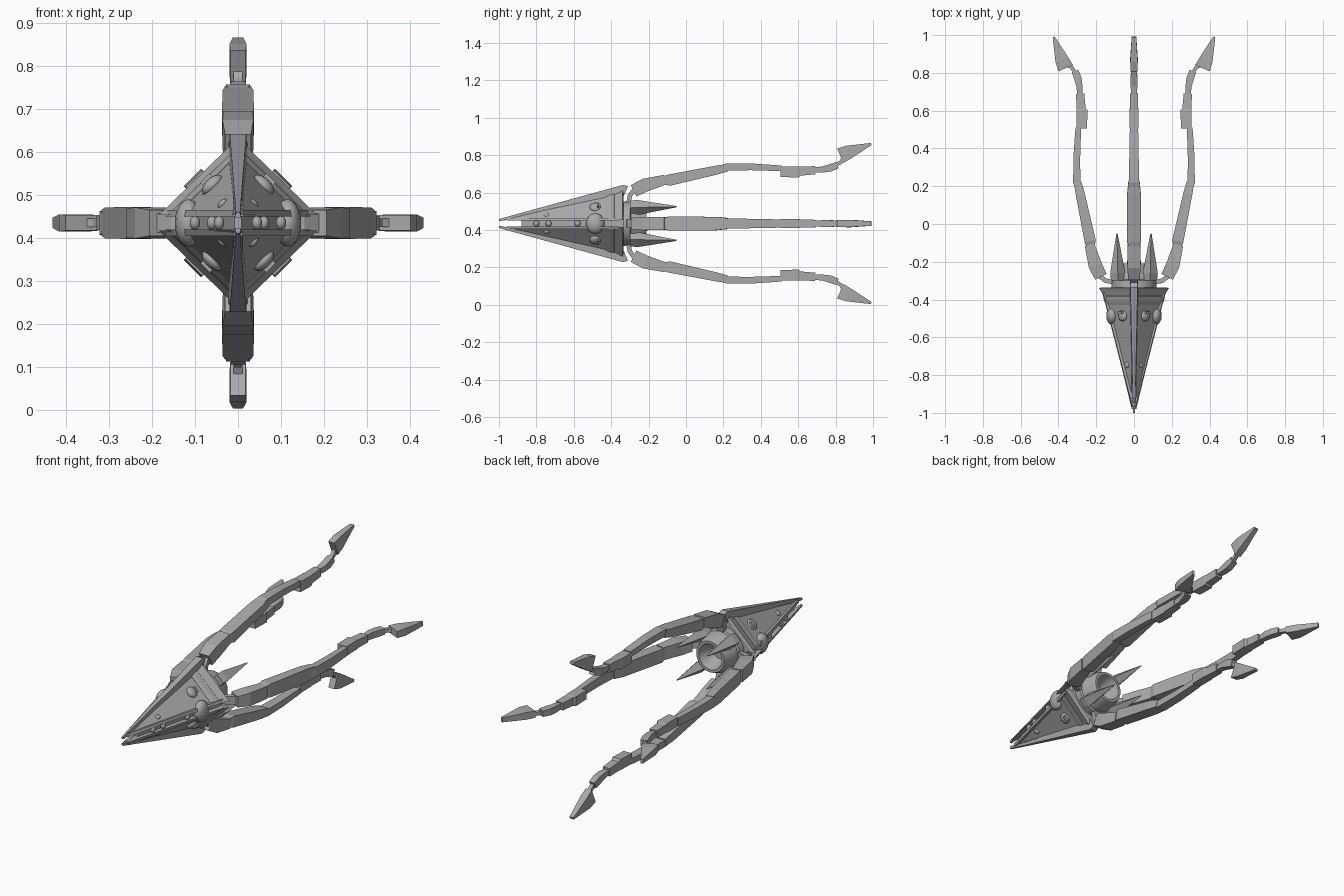
import bpy, bmesh
from math import pi, sin, cos
from mathutils import Vector, Matrix

cube = bpy.data.objects.get("Cube")
if cube:
    bpy.data.objects.remove(cube, do_unlink=True)

MID = 0.435  # height of the long axis
grey = bpy.data.materials.new("hull grey")
grey.use_nodes = True
grey.diffuse_color = (0.4, 0.4, 0.4, 1)
grey.node_tree.nodes["Principled BSDF"].inputs["Base Color"].default_value = (0.4, 0.4, 0.4, 1)


def finish(name, bm, turn=0.0, smooth=False):
    """Turn the part around the long axis, lift it and link it."""
    bm.transform(Matrix.Translation((0, 0, MID)) @ Matrix.Rotation(turn, 4, 'Y'))
    bmesh.ops.recalc_face_normals(bm, faces=bm.faces)
    for f in bm.faces:
        f.smooth = smooth
    me = bpy.data.meshes.new(name)
    bm.to_mesh(me)
    bm.free()
    me.materials.append(grey)
    ob = bpy.data.objects.new(name, me)
    bpy.context.collection.objects.link(ob)
    return ob


def loft(name, rings, turn=0.0):
    """Skin closed rings of points and cap the ends."""
    bm = bmesh.new()
    vs = [[bm.verts.new(p) for p in ring] for ring in rings]
    n = len(vs[0])
    for a, b in zip(vs, vs[1:]):
        for i in range(n):
            j = (i + 1) % n
            bm.faces.new((a[i], a[j], b[j], b[i]))
    bm.faces.new(vs[0])
    bm.faces.new(vs[-1])
    return finish(name, bm, turn)


def bar(name, stations, turn=0.0):
    """Box section along a path of (y, radius, half thickness, half width)."""
    rings = []
    for i, (y, r, t, w) in enumerate(stations):
        a, b = stations[max(i - 1, 0)], stations[min(i + 1, len(stations) - 1)]
        d = Vector((b[0] - a[0], b[1] - a[1])).normalized()
        ny, nr = -d.y * t, d.x * t
        rings.append([(s * w, y + k * ny, r + k * nr)
                      for s, k in ((-1, -1), (1, -1), (1, 1), (-1, 1))])
    return loft(name, rings, turn)


def bump(name, place, scale, roll=0.0):
    bm = bmesh.new()
    bmesh.ops.create_uvsphere(bm, u_segments=16, v_segments=10, radius=1)
    bm.transform(Matrix.Translation(place) @ Matrix.Rotation(roll, 4, 'Y')
                 @ Matrix.Diagonal((*scale, 1)))
    return finish(name, bm, 0, True)


# Four segmented tentacles around the axis
SEGMENTS = {
    "root": [(-0.31, 0.10, 0.012, 0.022), (-0.30, 0.15, 0.012, 0.022),
             (-0.27, 0.19, 0.012, 0.022)],
    "shoulder": [(-0.28, 0.175, 0.034, 0.03), (-0.22, 0.205, 0.036, 0.036),
                 (-0.11, 0.235, 0.026, 0.034)],
    "upper": [(-0.12, 0.23, 0.022, 0.028), (-0.09, 0.232, 0.03, 0.037),
              (0.16, 0.285, 0.024, 0.036), (0.22, 0.298, 0.02, 0.03)],
    "middle": [(0.17, 0.292, 0.014, 0.02), (0.22, 0.303, 0.019, 0.028),
               (0.35, 0.303, 0.018, 0.025), (0.51, 0.295, 0.015, 0.022)],
    "knuckle": [(0.505, 0.277, 0.028, 0.025), (0.60, 0.275, 0.029, 0.025),
                (0.61, 0.28, 0.024, 0.022), (0.69, 0.285, 0.022, 0.02)],
    "lower": [(0.68, 0.287, 0.013, 0.014), (0.73, 0.289, 0.016, 0.018),
              (0.77, 0.297, 0.02, 0.018), (0.81, 0.312, 0.018, 0.016)],
    "wrist": [(0.79, 0.305, 0.01, 0.01), (0.83, 0.33, 0.01, 0.01),
              (0.85, 0.37, 0.01, 0.01)],
    "blade": [(0.825, 0.362, 0.042, 0.018), (0.87, 0.382, 0.036, 0.02),
              (0.99, 0.425, 0.006, 0.012)],
}
for side, turn in (("top", 0), ("left", pi / 2), ("bottom", pi), ("right", -pi / 2)):
    for part, path in SEGMENTS.items():
        bar(f"{side}_tentacle_{part}", path, turn)

# Upper and lower hull shells with stepped back rim, keel and edge rails
NOSE, BACK = -0.98, -0.40


def half_width(y):
    return 0.004 + 0.255 * (y - NOSE)


def shell_ring(y, grow=0.0):
    a = half_width(y) + grow
    h = 0.018 + 0.235 * (y - NOSE) + grow
    return [(-a, y, 0.018), (a, y, 0.018), (0.012, y, h), (-0.012, y, h)]


for side, turn in (("upper", 0), ("lower", pi)):
    loft(f"{side}_shell", [shell_ring(NOSE), shell_ring(BACK)], turn)
    loft(f"{side}_rim_step", [shell_ring(-0.43, 0.002), shell_ring(-0.41, 0.008),
                              shell_ring(-0.385, 0.008), shell_ring(-0.38, 0.002)], turn)
    loft(f"{side}_rim", [shell_ring(-0.39, 0.002), shell_ring(-0.36, 0.01),
                         shell_ring(-0.34, 0.017), shell_ring(-0.335, 0.0)], turn)
    # Keel plate standing proud of the shell
    loft(f"{side}_keel", [
        [(-w, y0, lo), (w, y0, lo), (w * 0.8, y1, hi), (-w * 0.8, y1, hi)]
        for w, y0, lo, y1, hi in ((0.006, -1.0, 0.012, -1.0, 0.024),
                                  (0.024, -0.36, 0.12, -0.335, 0.207),
                                  (0.022, -0.34, 0.13, -0.31, 0.198))], turn)
    for s in (-1, 1):
        loft(f"{side}_edge_rail", [
            [(s * (x - 0.02), y, 0.015), (s * x, y, 0.015),
             (s * (x - 0.004), y, 0.03), (s * (x - 0.02), y, 0.03)]
            for y, x in ((-0.96, 0.014), (-0.36, half_width(-0.36) + 0.006))], turn)

# Recessed core between the shells
loft("core_wedge", [[(-a, y, -0.03), (a, y, -0.03), (a, y, 0.03), (-a, y, 0.03)]
                    for y, a in ((-0.88, 0.008), (-0.36, 0.135), (-0.335, 0.135))])

# Eyes and sensor domes
for s in (-1, 1):
    bump("side_eye", (s * 0.115, -0.485, 0), (0.032, 0.05, 0.055))
    for y in (-0.80, -0.735, -0.58):
        bump("side_sensor", (s * (half_width(y) - 0.006), y, 0), (0.012, 0.016, 0.016))
    for v in (-1, 1):
        roll = s * v * pi / 4
        bump("panel_dome", (s * 0.06, -0.485, v * 0.088), (0.03, 0.03, 0.016), roll)
        bump("panel_sensor", (s * 0.036, -0.745, v * 0.045), (0.014, 0.016, 0.008), roll)
        # Small hooded plate ahead of each dome
        bm = bmesh.new()
        bmesh.ops.create_cube(bm, size=1)
        bm.transform(Matrix.Translation((s * 0.066, -0.47, v * 0.094))
                     @ Matrix.Rotation(roll, 4, 'Y') @ Matrix.Diagonal((0.03, 0.012, 0.03, 1)))
        finish("dome_hood", bm)

# Rear bell with hollow mouth
PROFILE = [(-0.36, 0.0), (-0.36, 0.12), (-0.30, 0.118), (-0.295, 0.108), (-0.27, 0.106),
           (-0.21, 0.085), (-0.21, 0.07), (-0.25, 0.058), (-0.29, 0.04), (-0.29, 0.0)]
bm = bmesh.new()
line = [bm.verts.new((0, y, r)) for y, r in PROFILE]
edges = [bm.edges.new(e) for e in zip(line, line[1:])]
bmesh.ops.spin(bm, geom=line + edges, cent=(0, 0, 0), axis=(0, 1, 0),
               angle=2 * pi, steps=24, use_duplicate=False)
bmesh.ops.remove_doubles(bm, verts=bm.verts, dist=0.0005)
bell = finish("rear_bell", bm, 0, True)
bpy.context.view_layer.objects.active = bell
bell.select_set(True)
bpy.ops.object.shade_smooth_by_angle(angle=0.5)
bell.select_set(False)

# Four rear spikes on the diagonals
for sx in (-1, 1):
    for sz in (-1, 1):
        rings = []
        for y, size, c in ((-0.30, 0.038, 0.084), (-0.26, 0.04, 0.086), (-0.05, 0.003, 0.09)):
            rings.append([(sx * c + size * cos(k * pi / 2), y, sz * c + size * sin(k * pi / 2))
                          for k in range(4)])
        loft("rear_spike", rings)
